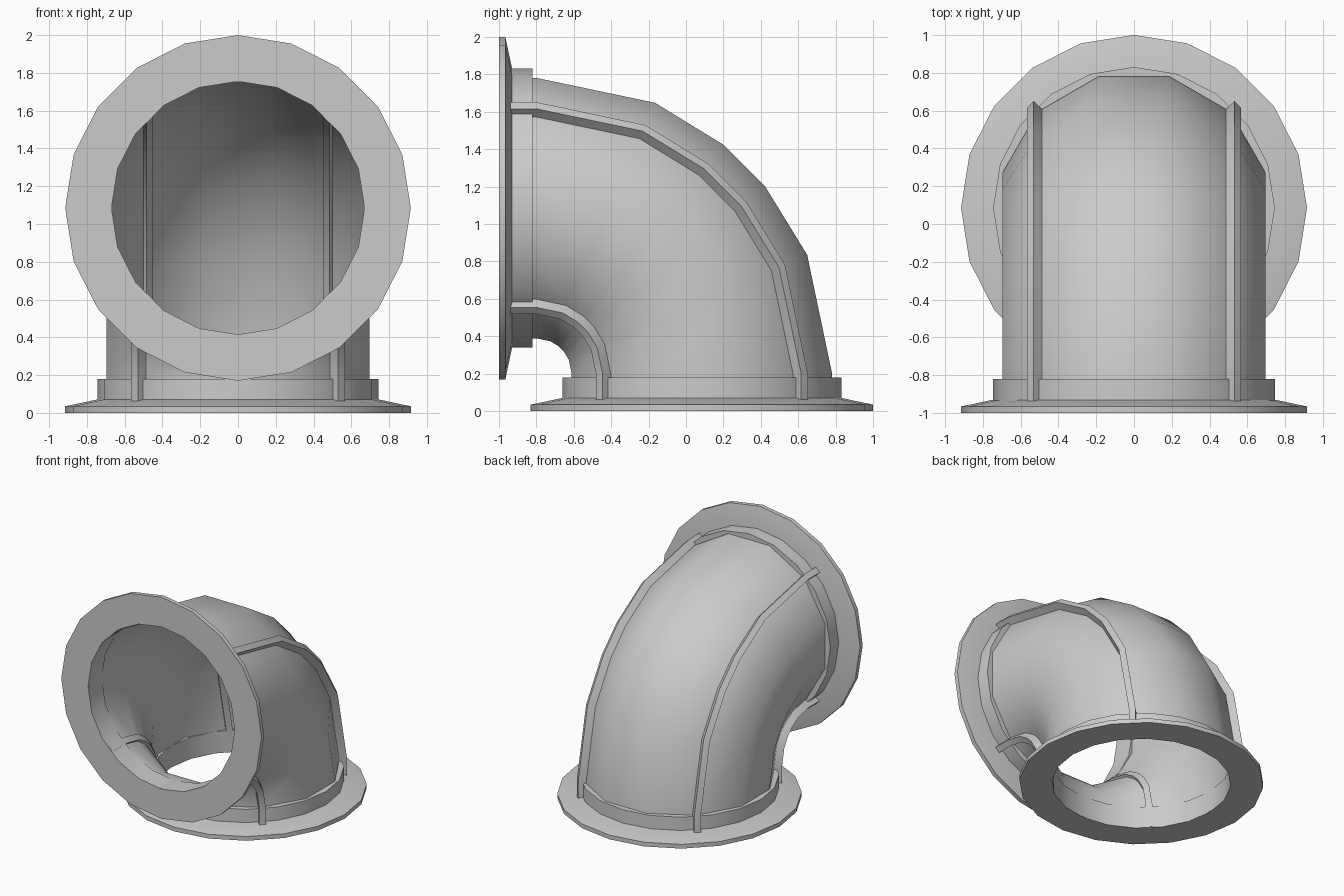
import bpy, bmesh
from math import sin, cos, radians, pi

if "Cube" in bpy.data.objects:
    bpy.data.objects.remove(bpy.data.objects["Cube"])

AXIS = 0.085                 # offset of the pipe axis from the frame centre
BEND_Y, BEND_Z = -0.8, 0.2   # centre of the 90 degree bend
BEND_R = AXIS - BEND_Y
ANGLES = (0, 23.7, 39.4, 50.6, 66.3, 90)


def make(name, rings, smooth=40):
    """Skin a grid of rings that is closed in both directions."""
    bm = bmesh.new()
    grid = [[bm.verts.new(p) for p in ring] for ring in rings]
    n, m = len(grid), len(grid[0])
    for i in range(n):
        for j in range(m):
            a, b = grid[i], grid[(i + 1) % n]
            bm.faces.new((a[j], a[(j + 1) % m], b[(j + 1) % m], b[j]))
    return finish(name, bm, smooth)


def finish(name, bm, smooth):
    bmesh.ops.recalc_face_normals(bm, faces=bm.faces)
    me = bpy.data.meshes.new(name)
    bm.to_mesh(me)
    bm.free()
    ob = bpy.data.objects.new(name, me)
    bpy.context.collection.objects.link(ob)
    bpy.ops.object.select_all(action='DESELECT')
    ob.select_set(True)
    bpy.context.view_layer.objects.active = ob
    bpy.ops.object.shade_smooth_by_angle(angle=radians(smooth))
    return ob


def sweep(section, inset):
    """Carry a cross-section of (x, outward) points round the elbow."""
    rings = [[(x, AXIS + v, inset) for x, v in section]]
    for a in ANGLES:
        c, s = cos(radians(a)), sin(radians(a))
        rings.append([(x, BEND_Y + (BEND_R + v) * c, BEND_Z + (BEND_R + v) * s)
                      for x, v in section])
    rings.append([(x, inset - 1, 1 + AXIS + v) for x, v in section])
    return rings


# Elbow pipe: twelve-sided wall with thickness
def circle(r):
    return [(r * cos(radians(15 + 30 * k)), r * sin(radians(15 + 30 * k)))
            for k in range(12)]


make("elbow_pipe", sweep(circle(0.72), 0.004) + sweep(circle(0.69), 0.004)[::-1])

# Four ribs running the length of the bend
for k in range(4):
    a = pi / 4 + k * pi / 2
    section = [(r * cos(a) - t * sin(a), r * sin(a) + t * cos(a))
               for r, t in ((0.66, -0.025), (0.775, -0.025),
                            (0.775, 0.025), (0.66, 0.025))]
    bm = bmesh.new()
    rings = [[bm.verts.new(p) for p in ring] for ring in sweep(section, 0.004)]
    for p, q in zip(rings, rings[1:]):
        for j in range(4):
            bm.faces.new((p[j], p[(j + 1) % 4], q[(j + 1) % 4], q[j]))
    bm.faces.new(rings[0])
    bm.faces.new(rings[-1])
    finish("rib_%d" % (k + 1), bm, 35)

# Flanges with collars: (radius, distance from the open end), 20 sides
PROFILE = ((0.67, 0), (0.915, 0), (0.915, 0.035), (0.75, 0.07),
           (0.745, 0.07), (0.745, 0.18), (0.67, 0.18))
base, front = [], []
for k in range(20):
    a = k * pi / 10
    ring = [(r * cos(a), AXIS + r * sin(a), h) for r, h in PROFILE]
    base.append(ring)
    front.append([(x, z - 1, y + 1) for x, y, z in ring])
make("base_flange", base, 30)
make("front_flange", front, 30)
